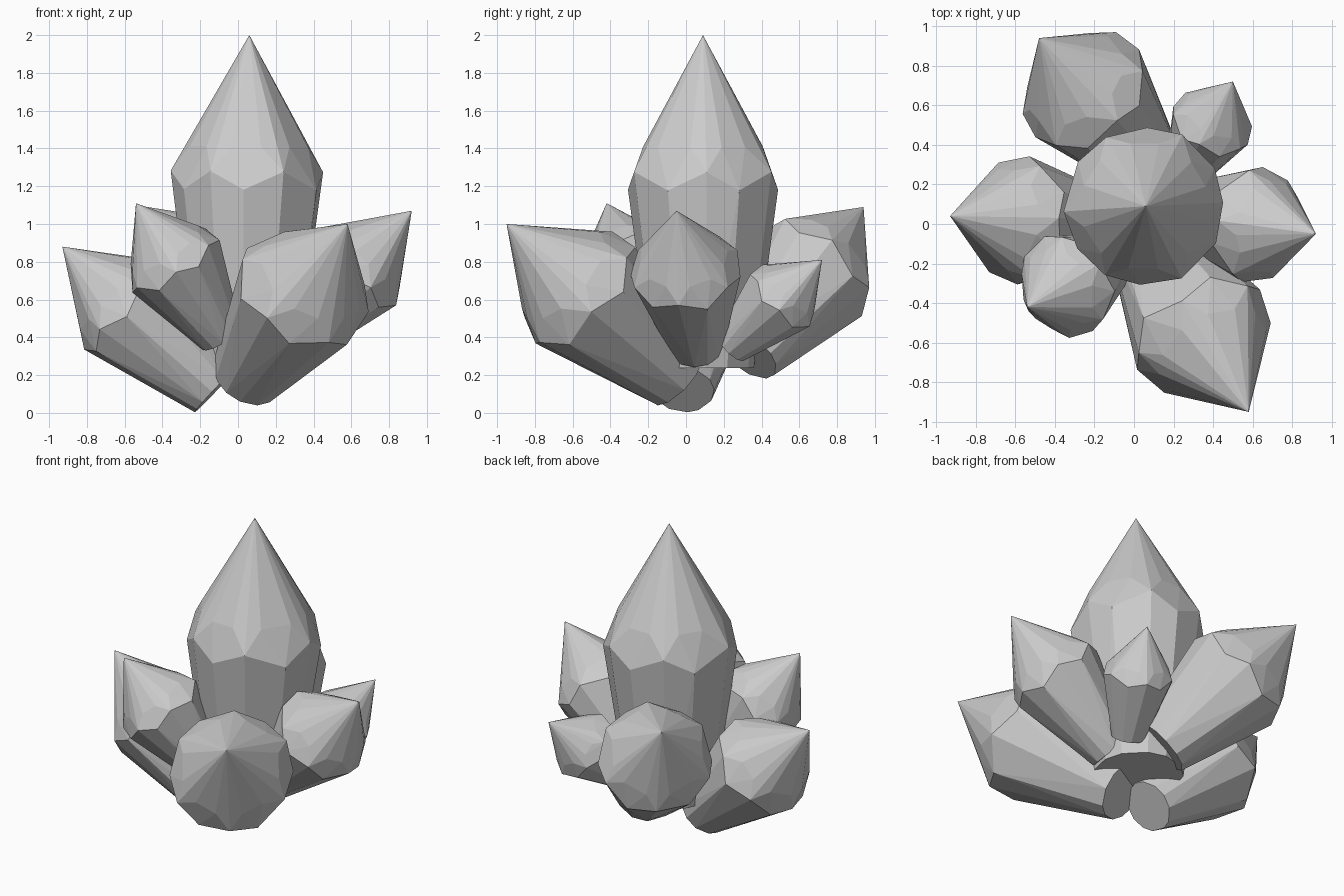
import bpy, bmesh, math, random
from mathutils import Vector

if "Cube" in bpy.data.objects:
    bpy.data.objects.remove(bpy.data.objects["Cube"])

random.seed(4)


def crystal(name, base, tip, r_base, r_max, sides=12, frac=0.565):
    """Faceted crystal: tapered shaft, zigzag shoulder and a pointed cap."""
    base, tip = Vector(base), Vector(tip)
    axis = tip - base
    rot = axis.to_track_quat('Z', 'Y')
    bm = bmesh.new()
    bm.verts.new(tip)
    step = math.tau / sides

    def add(angle, radius, f):
        p = Vector((radius * math.cos(angle), radius * math.sin(angle), 0))
        bm.verts.new(base + axis * f + rot @ p)

    for i in range(sides):
        a = step * (i + random.uniform(-0.15, 0.15))
        add(a, r_base, 0)                                              # foot
        add(a, r_max * random.uniform(0.99, 1.03),
            frac + (0.025 if i % 2 else -0.03))                        # shoulder
        add(a + step / 2, r_max * 0.81, frac + 0.1)                    # cap facets
    bmesh.ops.convex_hull(bm, input=bm.verts[:])
    loose = [v for v in bm.verts if not v.link_faces]
    bmesh.ops.delete(bm, geom=loose, context='VERTS')
    bmesh.ops.dissolve_limit(bm, angle_limit=math.radians(3),
                             verts=bm.verts[:], edges=bm.edges[:])
    bmesh.ops.recalc_face_normals(bm, faces=bm.faces[:])
    me = bpy.data.meshes.new(name)
    bm.to_mesh(me)
    bm.free()
    ob = bpy.data.objects.new(name, me)
    bpy.context.collection.objects.link(ob)


# Tall centre crystal
crystal("centre_crystal", (0.04, 0.09, 0.24), (0.06, 0.09, 2.0), 0.27, 0.40)

# Leaning crystals around it: name, base, tip, base radius, shoulder radius
for args in (
    ("front_crystal", (0.04, -0.05, 0.19), (0.58, -0.95, 1.00), 0.19, 0.37),
    ("left_crystal", (-0.12, -0.01, 0.12), (-0.93, 0.04, 0.88), 0.16, 0.32),
    ("right_crystal", (0.22, 0.06, 0.34), (0.92, -0.05, 1.07), 0.14, 0.29),
    ("back_crystal", (0.06, 0.32, 0.32), (-0.48, 0.94, 1.09), 0.19, 0.345),
    ("front_left_crystal", (-0.09, -0.17, 0.40), (-0.54, -0.42, 1.11), 0.12, 0.265),
    ("back_right_crystal", (0.25, 0.24, 0.35), (0.50, 0.72, 0.81), 0.10, 0.21),
):
    crystal(*args)
